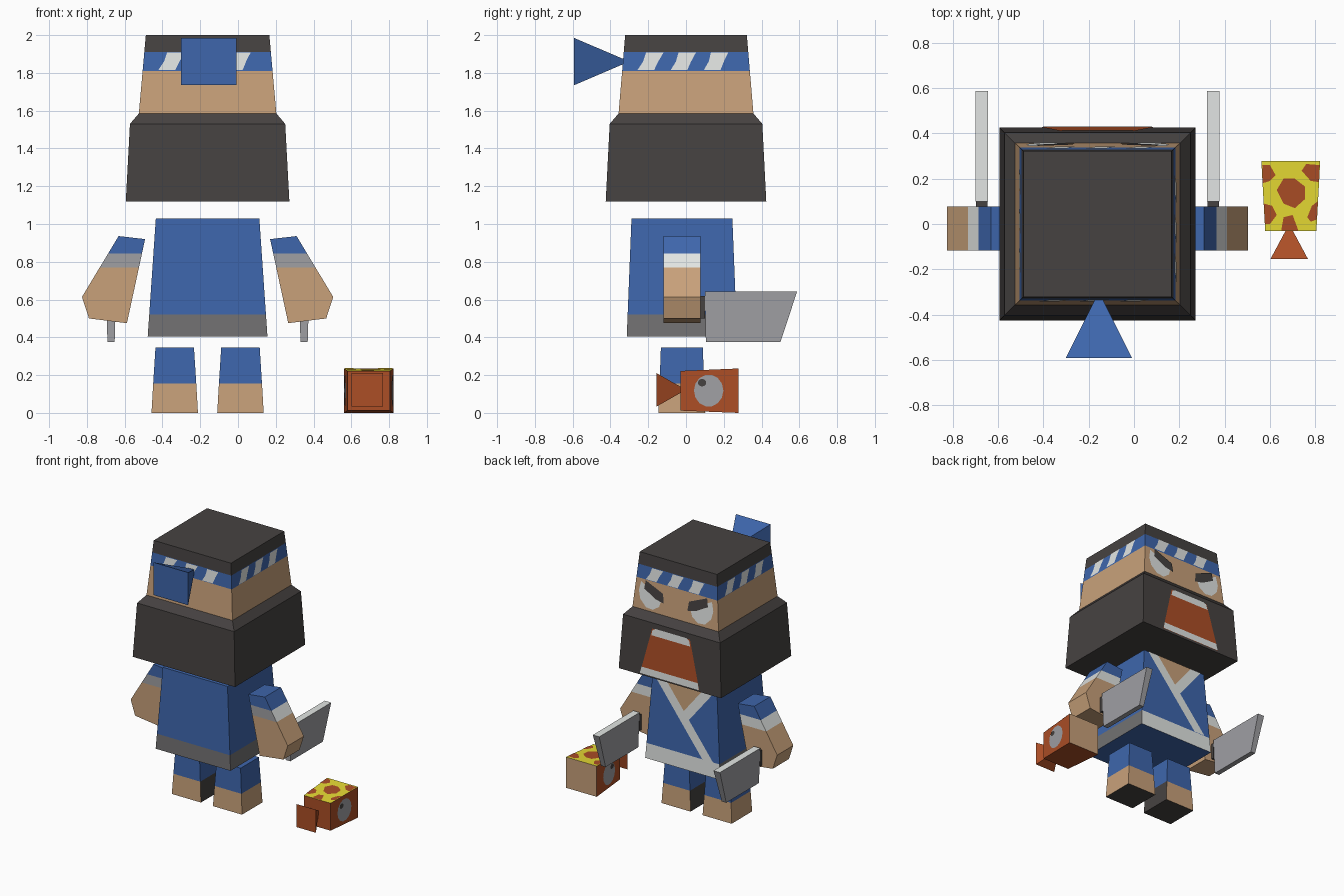
import bpy, bmesh, math
from mathutils import Vector

if "Cube" in bpy.data.objects:
    bpy.data.objects.remove(bpy.data.objects["Cube"])

CX = -0.161  # centre line of the figure

def lin(c):
    c /= 255
    return c / 12.92 if c < 0.04045 else ((c + 0.055) / 1.055) ** 2.4

MATS = {}
for name, rgb in {"blue": (62, 102, 172), "charcoal": (70, 66, 65), "skin": (200, 161, 122),
                  "white": (226, 229, 227), "steel": (160, 160, 164), "dark_grey": (114, 113, 114),
                  "rust": (172, 78, 38), "yellow": (232, 220, 52)}.items():
    m = bpy.data.materials.new(name)
    m.diffuse_color = (*[lin(c) for c in rgb], 1)
    m.use_nodes = True
    m.node_tree.nodes["Principled BSDF"].inputs["Base Color"].default_value = m.diffuse_color
    MATS[name] = m
KEYS = list(MATS)

def finish(name, bm, rule, recalc=True):
    """Colour faces with rule(centre, normal) and add the object."""
    if recalc:
        bmesh.ops.recalc_face_normals(bm, faces=bm.faces)
    bm.normal_update()
    for f in bm.faces:
        key = rule(f.calc_center_median(), f.normal) if callable(rule) else rule
        f.material_index = KEYS.index(key)
    me = bpy.data.meshes.new(name)
    bm.to_mesh(me)
    bm.free()
    for m in MATS.values():
        me.materials.append(m)
    ob = bpy.data.objects.new(name, me)
    bpy.context.collection.objects.link(ob)
    return ob

def loft(name, cx, cy, rings, rule):
    """Stack of rectangles (z, half x, half y), closed at both ends."""
    bm = bmesh.new()
    loops = [[bm.verts.new((cx + sx * hx, cy + sy * hy, z))
              for sx, sy in ((-1, -1), (1, -1), (1, 1), (-1, 1))] for z, hx, hy in rings]
    for a, b in zip(loops, loops[1:]):
        for i in range(4):
            j = (i + 1) % 4
            bm.faces.new((a[i], a[j], b[j], b[i]))
    bm.faces.new(loops[0])
    bm.faces.new(loops[-1])
    return finish(name, bm, rule)

def solid(name, a, b, rule, cuts=(), mirror=False):
    """Solid between two matching outlines, cut at given heights."""
    bm = bmesh.new()
    fx = (lambda p: (2 * CX - p[0], p[1], p[2])) if mirror else (lambda p: p)
    va, vb = ([bm.verts.new(fx(p)) for p in o] for o in (a, b))
    bm.faces.new(va)
    bm.faces.new(vb)
    for i in range(len(va)):
        j = (i + 1) % len(va)
        bm.faces.new((va[i], va[j], vb[j], vb[i]))
    for z in cuts:
        bmesh.ops.bisect_plane(bm, geom=bm.verts[:] + bm.edges[:] + bm.faces[:],
                               plane_co=(0, 0, z), plane_no=(0, 0, 1))
    return finish(name, bm, rule)

def plate(name, pts, out, key):
    """Thin painted shape whose face points along out."""
    bm = bmesh.new()
    f = bm.faces.new([bm.verts.new(p) for p in pts])
    f.normal_update()
    if f.normal.dot(Vector(out)) < 0:
        f.normal_flip()
    return finish(name, bm, key, recalc=False)

def pyramid(name, cx, cz, hx, hz, base_y, tip_y, key):
    bm = bmesh.new()
    b = [bm.verts.new((cx + sx * hx, base_y, cz + sz * hz))
         for sx, sz in ((-1, -1), (1, -1), (1, 1), (-1, 1))]
    t = bm.verts.new((cx, tip_y, cz))
    bm.faces.new(b)
    for i in range(4):
        bm.faces.new((b[i], b[(i + 1) % 4], t))
    return finish(name, bm, key)

# Head: beard, face, hair
def skull(z):
    t = (z - 1.585) / 0.415
    return 0.364 - 0.037 * t, 0.357 - 0.035 * t

loft("head", CX, 0, [(1.12, .433, .425), (1.53, .411, .404)] +
     [(z, *skull(z)) for z in (1.585, 1.81, 1.91, 2.0)],
     lambda c, n: "skin" if 1.59 < c.z < 1.81 else "blue" if 1.81 < c.z < 1.91 else "charcoal")

# Headband: slanted white stripes on all four sides
for side in range(4):
    for k, start in enumerate((-0.76, -0.24, 0.28)):
        pts = []
        for u, z in ((start, 1.815), (start + .26, 1.815), (start + .32, 1.86), (start + .40, 1.908),
                     (start + .12, 1.908), (start + .08, 1.86)):
            hx, hy = skull(z)
            pts.append([(CX + u * hx, -hy - .004, z), (CX + hx + .004, u * hy, z),
                        (CX - u * hx, hy + .004, z), (CX - hx - .004, -u * hy, z)][side])
        plate(f"headband_stripe_{side}_{k}", pts, [(0, -1, 0), (1, 0, 0), (0, 1, 0), (-1, 0, 0)][side], "white")
pyramid("headband_knot", -.155, 1.86, .147, .125, -.592, -.30, "blue")

# Painted face
def face_plate(name, pts, key, lift=.004):
    return plate(name, [(CX + x, (skull(z)[1] if z > 1.58 else .425 - .0512 * (z - 1.12)) + lift, z)
                        for x, z in pts], (0, 1, 0), key)

for s, side in ((1, "right"), (-1, "left")):
    face_plate(side + "_eye", [(s * x, z) for x, z in ((.30, 1.79), (.12, 1.70), (.14, 1.64), (.19, 1.605),
               (.25, 1.61), (.30, 1.66), (.315, 1.72))], "white")
    face_plate(side + "_brow", [(s * x, z) for x, z in ((.26, 1.808), (.11, 1.745), (.10, 1.675),
               (.17, 1.69), (.27, 1.745))], "charcoal", .007)
face_plate("mouth", [(-.25, 1.135), (.25, 1.135), (.16, 1.49), (-.16, 1.49)], "rust")
face_plate("upper_teeth", [(-.165, 1.44), (.165, 1.44), (.155, 1.48), (.13, 1.495), (-.13, 1.495),
                           (-.155, 1.48)], "white", .007)
face_plate("lower_teeth", [(-.25, 1.135), (.25, 1.135), (.238, 1.185), (-.238, 1.185)], "white", .007)

# Torso with belt
def torso_y(z):
    return -.0215 + .292 - .025 * (z - .405) / .625

def torso_colour(c, n):
    if c.z > .52 or n.z < -.9:
        return "blue"
    return "white" if n.y > .5 else "dark_grey"

loft("torso", CX, -.0215, [(.405, .317, .292), (.52, .309, .2874), (1.03, .274, .267)], torso_colour)
for name, pts, key in (
        ("long_lapel", ((.24, 1.03), (.15, 1.03), (-.258, .52), (-.168, .52)), "white"),
        ("short_lapel", ((-.24, 1.03), (-.15, 1.03), (0, .8425), (-.045, .786)), "white"),
        ("chest", ((.15, 1.03), (-.15, 1.03), (0, .8425)), "skin")):
    plate(name, [(CX + x, torso_y(z) + .004, z) for x, z in pts], (0, 1, 0), key)

# Arms and cleavers
ARM = ((.17, .92), (.31, .936), (.504, .614), (.467, .50), (.266, .475))
def arm_colour(c, n):
    if c.z > .845:
        return "blue"
    if c.z > .77:
        return "steel" if n.y < -.5 else "white"
    return "skin"

for mirror, side in ((False, "right"), (True, "left")):
    solid(side + "_arm", [(x, -.118, z) for x, z in ARM], [(x, .077, z) for x, z in ARM],
          arm_colour, (.845, .77), mirror)
    solid(side + "_blade",
          [(x, y, .642) for x, y in ((.323, .10), (.377, .10), (.377, .588), (.323, .588))],
          [(x, y, .375) for x, y in ((.331, .105), (.369, .105), (.369, .50), (.331, .50))],
          lambda c, n: "white" if n.z > .9 else "steel", (), mirror)
    solid(side + "_blade_handle",
          [(x, y, .62) for x, y in ((.325, .05), (.375, .05), (.375, .10), (.325, .10))],
          [(x, y, .50) for x, y in ((.325, .05), (.375, .05), (.375, .10), (.325, .10))],
          "charcoal", (), mirror)

# Legs: dark soles and inner sides on the feet
for s, side in ((1, "right"), (-1, "left")):
    loft(side + "_leg", CX + s * .174, -.022, [(0, .123, .124), (.155, .114, .118), (.345, .102, .111)],
         lambda c, n, s=s: "blue" if c.z > .155 else
         "charcoal" if n.z < -.9 or n.x * s < -.5 else "skin")

# Fish: tapered box body, tail, eyes and blotches
FX = .692
def rect(hx, y, z0, z1):
    return [(FX - hx, y, z0), (FX + hx, y, z0), (FX + hx, y, z1), (FX - hx, y, z1)]

solid("fish_body", rect(.113, -.03, .012, .222), rect(.13, .277, 0, .235),
      lambda c, n: "yellow" if n.z > .8 else "skin" if n.y > .8 else "rust")
pyramid("fish_tail", .685, .122, .083, .088, -.155, .0, "rust")

def fish_top(x, y):
    return (x, y, .222 + .0423 * (y + .03) + .003)

BLOTCHES = (((.63, .15), (.66, .20), (.71, .20), (.755, .165), (.755, .11), (.71, .07), (.66, .09)),
            ((.566, .26), (.60, .26), (.625, .215), (.60, .19), (.568, .18)),
            ((.818, .26), (.76, .265), (.74, .235), (.78, .19), (.815, .185)),
            ((.574, .09), (.61, .08), (.63, .04), (.60, .0), (.578, .0)),
            ((.810, .10), (.785, .08), (.765, .03), (.78, .01), (.806, .02)),
            ((.66, .03), (.70, .04), (.725, -.028), (.65, -.028)))
for i, b in enumerate(BLOTCHES):
    plate(f"fish_blotch_{i}", [fish_top(x, y) for x, y in b], (0, 0, 1), "rust")

for s, side in ((1, "right"), (-1, "left")):
    for part, cy, cz, ry, rz, lift, key in (("eye", .12, .118, .078, .085, .004, "steel"),
                                            ("pupil", .085, .16, .022, .02, .007, "charcoal")):
        pts = []
        for k in range(14):
            a = math.tau * k / 14
            y = cy + ry * math.cos(a)
            pts.append((FX + s * (.113 + .0554 * (y + .03) + lift), y, cz + rz * math.sin(a)))
        plate(f"fish_{side}_{part}", pts, (s, 0, 0), key)
